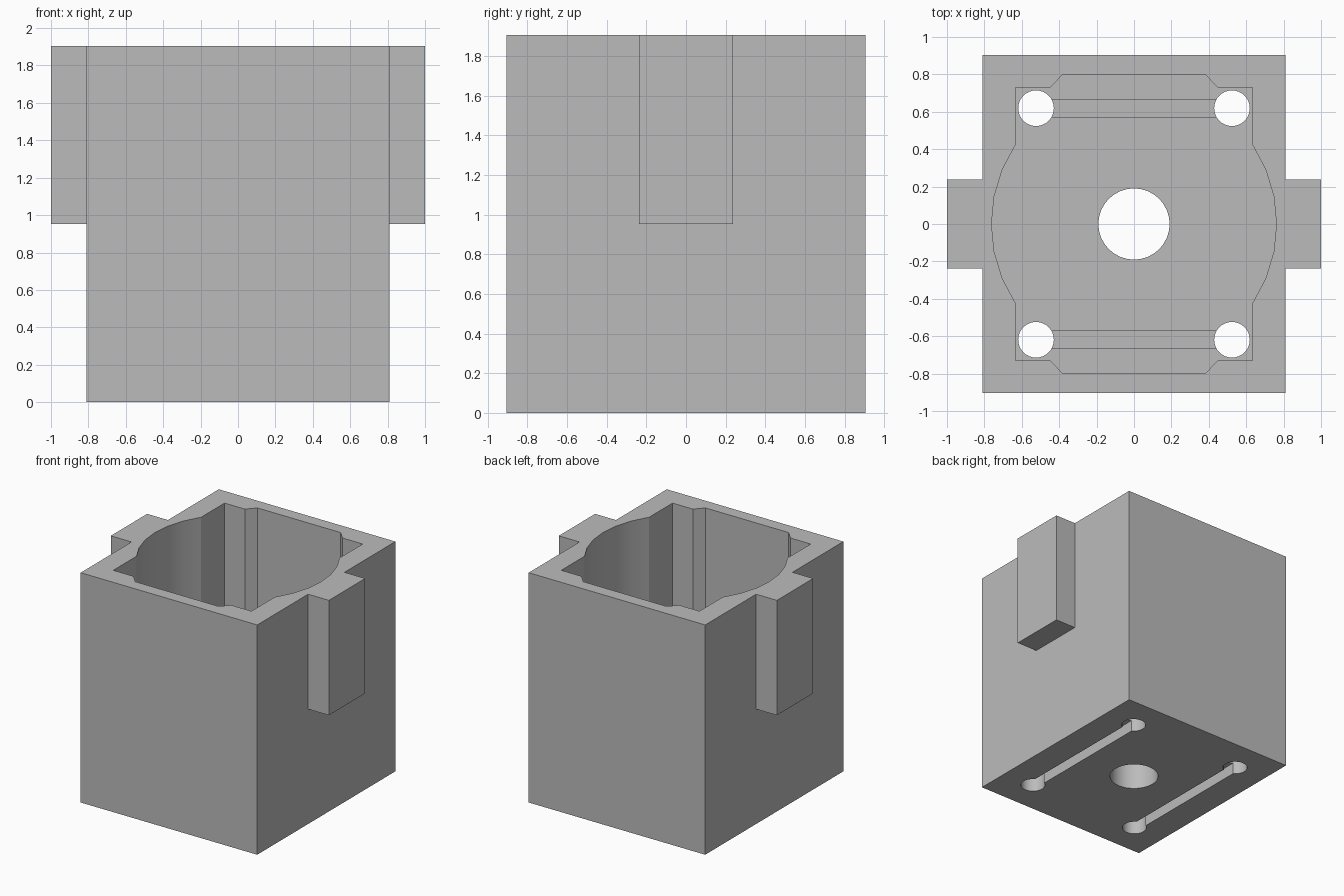
import bpy
import bmesh
from math import cos, sin, radians, tau

if "Cube" in bpy.data.objects:
    bpy.data.objects.remove(bpy.data.objects["Cube"], do_unlink=True)

U = 2 / 21          # one design unit; the housing is 21 units across its lugs
FLOOR = 3           # floor thickness
GROOVE = 1          # groove depth and width
HOLE_X, HOLE_Y = 5.5, 6.5

grey = bpy.data.materials.new("mid grey")
grey.use_nodes = True
grey.diffuse_color = (0.5, 0.5, 0.5, 1)
grey.node_tree.nodes["Principled BSDF"].inputs["Base Color"].default_value = (0.5, 0.5, 0.5, 1)


def prism(name, outline, z0, z1):
    """Extrude a plan outline from z0 up to z1."""
    bm = bmesh.new()
    face = bm.faces.new([bm.verts.new((x * U, y * U, z0 * U)) for x, y in outline])
    top = bmesh.ops.extrude_face_region(bm, geom=[face])["geom"]
    verts = [v for v in top if isinstance(v, bmesh.types.BMVert)]
    bmesh.ops.translate(bm, verts=verts, vec=(0, 0, (z1 - z0) * U))
    bmesh.ops.recalc_face_normals(bm, faces=bm.faces)
    mesh = bpy.data.meshes.new(name)
    bm.to_mesh(mesh)
    bm.free()
    mesh.materials.append(grey)
    obj = bpy.data.objects.new(name, mesh)
    bpy.context.collection.objects.link(obj)
    return obj


def rect(cx, cy, w, d):
    return [(cx + sx * w / 2, cy + sy * d / 2)
            for sx, sy in ((-1, -1), (1, -1), (1, 1), (-1, 1))]


def circle(cx, cy, r, n=32):
    return [(cx + r * cos(tau * i / n), cy + r * sin(tau * i / n)) for i in range(n)]


def combine(target, tool, operation):
    """Apply a boolean to the target and discard the tool."""
    tool.hide_render = True
    mod = target.modifiers.new(operation, "BOOLEAN")
    mod.object = tool
    mod.operation = operation
    mod.solver = "EXACT"
    bpy.ops.object.select_all(action="DESELECT")
    bpy.context.view_layer.objects.active = target
    target.select_set(True)
    bpy.ops.object.modifier_apply(modifier=mod.name)
    bpy.data.objects.remove(tool, do_unlink=True)


# Outer block
housing = prism("housing", rect(0, 0, 17, 19), 0, 20)

# Side lugs, sunk half a unit into the walls
for side in (-1, 1):
    combine(housing, prism("side_lug", rect(side * 9.25, 0, 2.5, 5), 10, 20), "UNION")

# Cavity: round bore, square corners and a shallow bay front and back
quarter = [(8 * cos(radians(a)), 8 * sin(radians(a))) for a in (0, 11.25, 22.5, 33.75)]
quarter += [(quarter[-1][0], 7.65), (4.7, 7.65), (4, 8.4)]
half = quarter + [(-x, y) for x, y in reversed(quarter)]
outline = half + [(x, -y) for x, y in reversed(half[1:-1])]
combine(housing, prism("cavity_cutter", outline, FLOOR, 21), "DIFFERENCE")

# Grooves: across the inside of the floor, and lengthwise underneath
for side in (-1, 1):
    inner = rect(0, side * HOLE_Y, 2 * HOLE_X, GROOVE)
    under = rect(side * HOLE_X, 0, GROOVE, 2 * HOLE_Y)
    combine(housing, prism("inner_groove_cutter", inner, FLOOR - GROOVE, FLOOR + 1), "DIFFERENCE")
    combine(housing, prism("under_groove_cutter", under, -1, GROOVE), "DIFFERENCE")

# Centre hole and four corner holes through the floor
combine(housing, prism("centre_hole_cutter", circle(0, 0, 2), -1, FLOOR + 1), "DIFFERENCE")
for sx in (-1, 1):
    for sy in (-1, 1):
        hole = circle(sx * HOLE_X, sy * HOLE_Y, 1)
        combine(housing, prism("corner_hole_cutter", hole, -1, FLOOR + 1), "DIFFERENCE")

bpy.ops.object.shade_smooth_by_angle(angle=radians(20))
